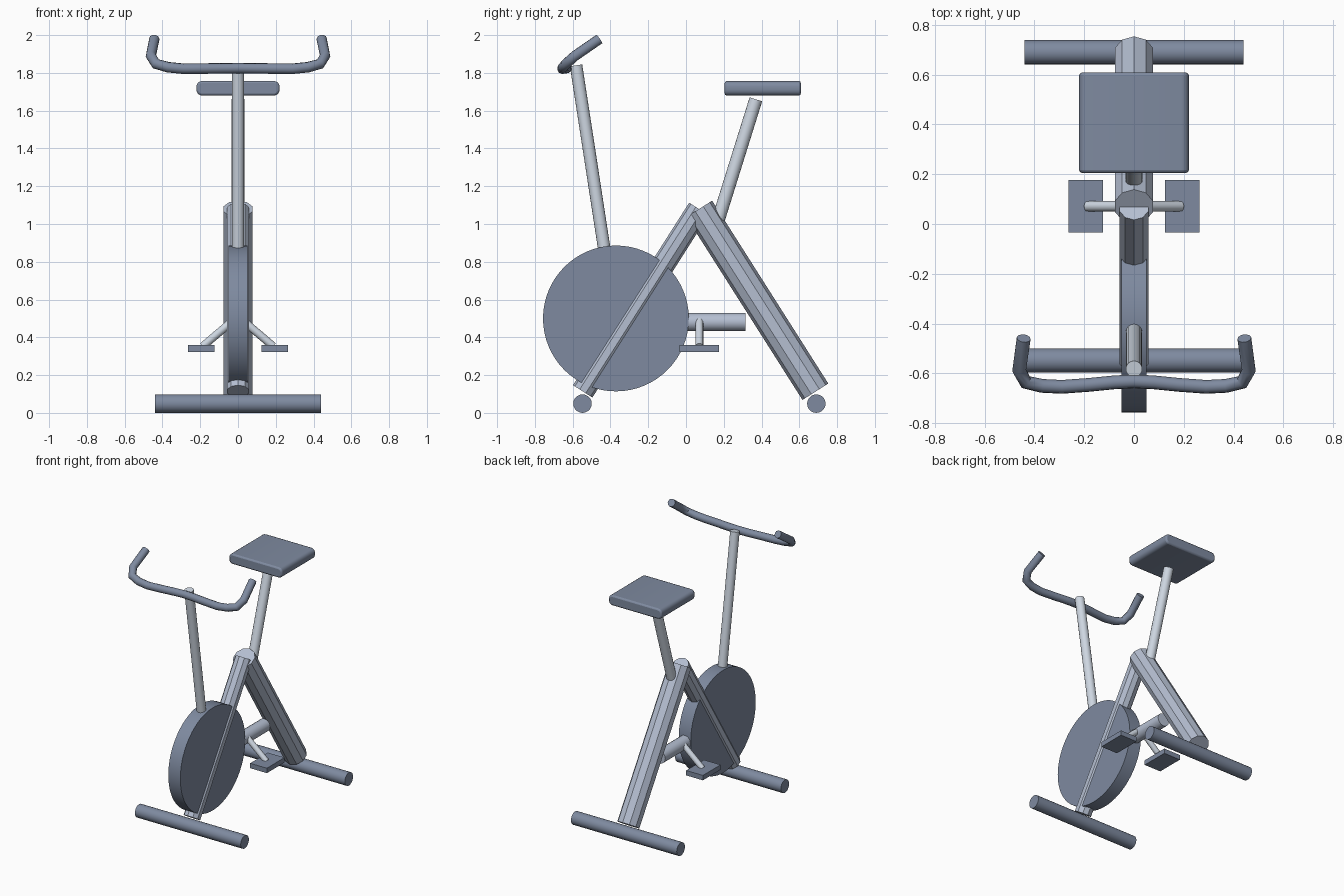
import bpy, bmesh
from mathutils import Vector, Matrix

if "Cube" in bpy.data.objects:
    bpy.data.objects.remove(bpy.data.objects["Cube"])


def material(name, color):
    mat = bpy.data.materials.new(name)
    mat.diffuse_color = (*color, 1)
    mat.use_nodes = True
    mat.node_tree.nodes["Principled BSDF"].inputs["Base Color"].default_value = mat.diffuse_color
    return mat


DARK = material("dark_slate", (0.21, 0.255, 0.35))
MID = material("frame_grey", (0.46, 0.52, 0.64))
LIGHT = material("light_steel", (0.62, 0.68, 0.76))


def finish(obj, mat, angle=0.6):
    obj.data.materials.append(mat)
    bpy.ops.object.select_all(action='DESELECT')
    obj.select_set(True)
    bpy.context.view_layer.objects.active = obj
    if angle:
        bpy.ops.object.shade_smooth_by_angle(angle=angle)


def new_object(name, bm):
    mesh = bpy.data.meshes.new(name)
    bm.to_mesh(mesh)
    bm.free()
    obj = bpy.data.objects.new(name, mesh)
    bpy.context.collection.objects.link(obj)
    return obj


def rod(name, mat, a, b, radius, sides=16):
    """Capped cylinder between two points."""
    a, b = Vector(a), Vector(b)
    d = b - a
    turn = d.to_track_quat('Z', 'Y').to_matrix().to_4x4()
    bm = bmesh.new()
    bmesh.ops.create_cone(bm, cap_ends=True, segments=sides, radius1=radius,
                          radius2=radius, depth=d.length,
                          matrix=Matrix.Translation((a + b) / 2) @ turn)
    finish(new_object(name, bm), mat)


def box(name, lo, hi):
    lo, hi = Vector(lo), Vector(hi)
    bm = bmesh.new()
    bmesh.ops.create_cube(bm, size=1, matrix=Matrix.Translation((lo + hi) / 2)
                          @ Matrix.Diagonal((*(hi - lo), 1)))
    return new_object(name, bm)


# Floor bars
rod("front_foot", DARK, (-0.44, -0.548, 0.049), (0.44, -0.548, 0.049), 0.049, 20)
rod("rear_foot", DARK, (-0.44, 0.69, 0.049), (0.44, 0.69, 0.049), 0.049, 20)

# Frame legs meeting at the top
rod("front_leg", MID, (0, -0.547, 0.114), (0, 0.068, 1.08), 0.061, 10)
rod("rear_leg", MID, (0, 0.685, 0.112), (0, 0.07, 1.08), 0.081, 10)

# Flywheel
rod("flywheel", DARK, (-0.05, -0.371, 0.5), (0.05, -0.371, 0.5), 0.386, 64)

# Posts
rod("handlebar_post", LIGHT, (0, -0.43, 0.85), (0, -0.582, 1.84), 0.033)
rod("seat_post", LIGHT, (0, 0.148, 0.95), (0, 0.37, 1.66), 0.035)

# Crank housing, arms and pedals
rod("crank_housing", MID, (0, -0.05, 0.481), (0, 0.315, 0.481), 0.048)
for side, s in (("left", -1), ("right", 1)):
    rod(f"{side}_crank_arm", LIGHT, (s * 0.01, 0.071, 0.503),
        (s * 0.187, 0.071, 0.352), 0.021, 12)
    x = sorted((s * 0.125, s * 0.264))
    pedal = box(f"{side}_pedal", (x[0], -0.034, 0.323), (x[1], 0.176, 0.36))
    finish(pedal, DARK, 0)

# Seat: rounded along its length, small bevel on the ends
seat = box("seat", (-0.22, 0.205, 1.68), (0.22, 0.608, 1.757))
bm = bmesh.new()
bm.from_mesh(seat.data)
long_edges = [e for e in bm.edges
              if abs(e.verts[0].co.y - e.verts[1].co.y) > 0.1]
bmesh.ops.bevel(bm, geom=long_edges, offset=0.03, segments=4,
                profile=0.5, affect='EDGES')
bm.to_mesh(seat.data)
bm.free()
bevel = seat.modifiers.new("end_bevel", 'BEVEL')
bevel.width = 0.011
bevel.segments = 2
bevel.limit_method = 'ANGLE'
bevel.angle_limit = 1.0
finish(seat, DARK)

# Handlebar swept along a mirrored path
half = [(0.08, -0.636, 1.824), (0.18, -0.646, 1.823), (0.29, -0.654, 1.822),
        (0.37, -0.65, 1.83), (0.435, -0.635, 1.848), (0.461, -0.588, 1.89),
        (0.443, -0.459, 1.979)]
path = [(-x, y, z) for x, y, z in reversed(half)] + [(0, -0.632, 1.825)] + half
curve = bpy.data.curves.new("handlebar", 'CURVE')
curve.dimensions = '3D'
curve.bevel_depth = 0.028
curve.bevel_resolution = 3
curve.use_fill_caps = True
spline = curve.splines.new('POLY')
spline.points.add(len(path) - 1)
for point, co in zip(spline.points, path):
    point.co = (*co, 1)
bar = bpy.data.objects.new("handlebar", curve)
bpy.context.collection.objects.link(bar)
bpy.ops.object.select_all(action='DESELECT')
bar.select_set(True)
bpy.context.view_layer.objects.active = bar
bpy.ops.object.convert(target='MESH')
finish(bpy.context.view_layer.objects.active, DARK, 0.8)
